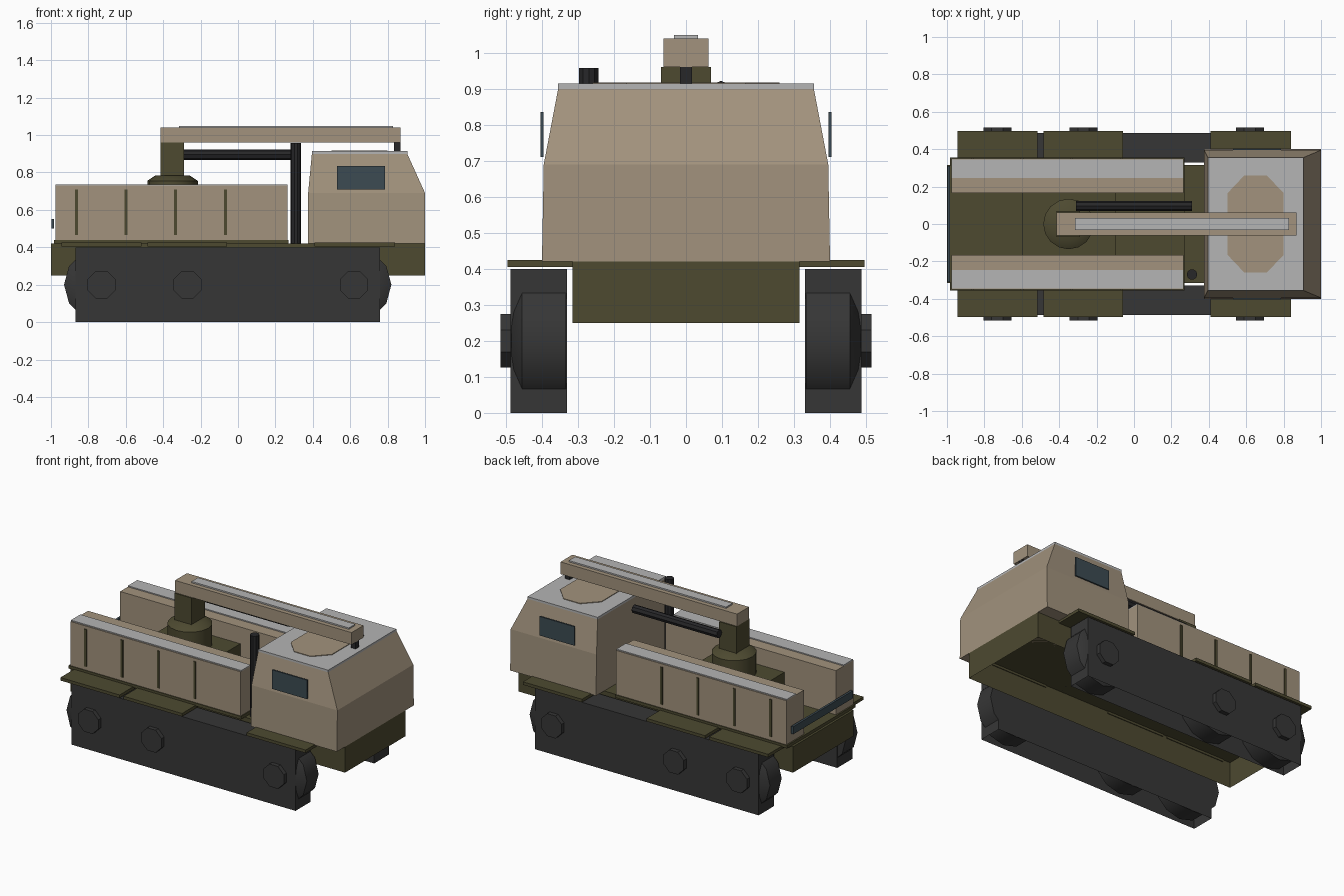
import bpy, bmesh, math
from mathutils import Matrix, Vector

cube = bpy.data.objects.get("Cube")
if cube:
    bpy.data.objects.remove(cube, do_unlink=True)


def material(name, rgb):
    m = bpy.data.materials.new(name)
    m.use_nodes = True
    m.diffuse_color = (*rgb, 1)
    m.node_tree.nodes["Principled BSDF"].inputs["Base Color"].default_value = (*rgb, 1)
    return m


tan = material("tan", (0.36, 0.29, 0.205))
olive = material("olive", (0.075, 0.068, 0.03))
charcoal = material("charcoal", (0.037, 0.037, 0.037))
black = material("black", (0.02, 0.02, 0.022))
slate = material("slate_glass", (0.045, 0.07, 0.085))
grey = material("light_grey", (0.46, 0.46, 0.46))


def finish(name, bm, mat, smooth=False):
    bmesh.ops.recalc_face_normals(bm, faces=bm.faces)
    mesh = bpy.data.meshes.new(name)
    bm.to_mesh(mesh)
    bm.free()
    mesh.materials.append(mat)
    ob = bpy.data.objects.new(name, mesh)
    bpy.context.collection.objects.link(ob)
    if smooth:
        bpy.ops.object.select_all(action="DESELECT")
        ob.select_set(True)
        bpy.context.view_layer.objects.active = ob
        bpy.ops.object.shade_smooth_by_angle(angle=math.radians(35))
    return ob


def box(name, x, y, z, mat, open_bottom=False):
    """Box from (min, max) pairs, optionally without its lower face."""
    bm = bmesh.new()
    bmesh.ops.create_cube(bm, size=1)
    for v in bm.verts:
        v.co = Vector([r[0] if c < 0 else r[1] for c, r in zip(v.co, (x, y, z))])
    bmesh.ops.recalc_face_normals(bm, faces=bm.faces)
    if open_bottom:
        low = [f for f in bm.faces if f.normal.z < -0.5]
        bmesh.ops.delete(bm, geom=low, context="FACES_ONLY")
    return finish(name, bm, mat)


def turned(name, origin, axis, profile, sides, mat, smooth=False, twist=0.0):
    """Solid of rings (distance along axis, radius)."""
    bm = bmesh.new()
    rot = Vector(axis).to_track_quat("Z", "Y").to_matrix()
    rings = []
    for h, r in profile:
        ring = []
        for i in range(sides):
            a = math.tau * i / sides + twist
            p = Vector((r * math.cos(a), r * math.sin(a), h))
            ring.append(bm.verts.new(Vector(origin) + rot @ p))
        rings.append(ring)
    for a, b in zip(rings, rings[1:]):
        for i in range(sides):
            j = (i + 1) % sides
            bm.faces.new((a[i], a[j], b[j], b[i]))
    bm.faces.new(rings[0])
    bm.faces.new(rings[-1])
    return finish(name, bm, mat, smooth)


def span(s, a, b):
    return tuple(sorted((s * a, s * b)))


# Hull, open underneath, and cargo deck
box("chassis", (-1, 1), (-0.315, 0.315), (0.25, 0.42), olive, True)
box("bed_plate", (-0.985, 0.27), (-0.355, 0.355), (0.42, 0.44), olive)
box("turret_plinth", (-0.6, -0.1), (-0.17, 0.17), (0.44, 0.62), olive)
box("rear_bar", (-0.998, -0.983), (-0.31, 0.31), (0.5, 0.55), slate)

# Everything that repeats on both sides
for s, side in ((1, "left"), (-1, "right")):
    box("track_" + side, (-0.87, 0.76), span(s, 0.33, 0.487), (0, 0.4), charcoal, True)
    for i, x in enumerate((-0.73, -0.27, 0.62)):
        turned(f"wheel_{side}_{i}", (x, 0, 0.2), (0, s, 0),
               [(0.333, 0.2), (0.455, 0.2), (0.485, 0.15)], 12, charcoal, True)
        turned(f"hub_{side}_{i}", (x, 0, 0.2), (0, s, 0),
               [(0.48, 0.08), (0.515, 0.08)], 8, charcoal, False, math.pi / 8)
    for i, x in enumerate(((-0.945, -0.515), (-0.485, -0.06), (0.41, 0.84))):
        box(f"fender_{side}_{i}", x, span(s, 0.31, 0.496), (0.405, 0.425), olive)
    box("cargo_wall_" + side, (-0.975, 0.265), span(s, 0.167, 0.35), (0.44, 0.73), tan)
    box("wall_top_stripe_" + side, (-0.975, 0.265), span(s, 0.247, 0.345),
        (0.73, 0.737), grey)
    for i in range(4):
        x = -0.863 + 0.265 * i
        box(f"wall_rib_{side}_{i}", (x - 0.008, x + 0.008), span(s, 0.345, 0.356),
            (0.465, 0.71), olive)
    box("cab_window_" + side, (0.53, 0.785), span(s, 0.395, 0.404), (0.71, 0.835), slate)


# Cab lofted through three rectangles
bm = bmesh.new()
levels = [(0.42, 0.375, 1.0, 0.4), (0.69, 0.375, 1.0, 0.395), (0.9, 0.395, 0.905, 0.355)]
rings = [[bm.verts.new(p) for p in ((a, -w, z), (b, -w, z), (b, w, z), (a, w, z))]
         for z, a, b, w in levels]
for lo, hi in zip(rings, rings[1:]):
    for i in range(4):
        j = (i + 1) % 4
        bm.faces.new((lo[i], lo[j], hi[j], hi[i]))
bm.faces.new(rings[0])
bm.faces.new(rings[-1])
finish("cab", bm, tan)
box("cab_roof", (0.395, 0.905), (-0.355, 0.355), (0.9, 0.914), grey)

# Octagonal painted patch on the roof
bm = bmesh.new()
corners = [(0.15, 0.165), (0.06, 0.26)]
outline = corners + [(-x, y) for x, y in reversed(corners)]
outline += [(-x, -y) for x, y in outline]
patch = bm.faces.new([bm.verts.new((0.65 + x, y, 0.914)) for x, y in outline])
ext = bmesh.ops.extrude_face_region(bm, geom=[patch])["geom"]
bmesh.ops.translate(bm, verts=[v for v in ext if isinstance(v, bmesh.types.BMVert)],
                    vec=(0, 0, 0.004))
finish("roof_patch", bm, tan)

# Crane: turntable, mast, boom, ram and hook
turned("turntable", (-0.35, 0, 0), (0, 0, 1),
       [(0.6, 0.135), (0.755, 0.135), (0.785, 0.09)], 16, olive, True)
box("mast", (-0.415, -0.29), (-0.07, 0.07), (0.77, 0.96), olive)
box("boom", (-0.415, 0.87), (-0.062, 0.062), (0.96, 1.04), tan)
box("boom_stripe", (-0.315, 0.83), (-0.033, 0.033), (1.04, 1.049), grey)
turned("boom_ram", (0, 0.097, 0.895), (1, 0, 0),
       [(-0.31, 0.027), (0.31, 0.027)], 8, black, True)
box("boom_hook", (0.835, 0.868), (-0.017, 0.017), (0.9, 0.96), black)

# Exhaust stack behind the cab
turned("exhaust_pipe", (0.31, -0.27, 0), (0, 0, 1),
       [(0.42, 0.028), (0.958, 0.028)], 10, black, True)
